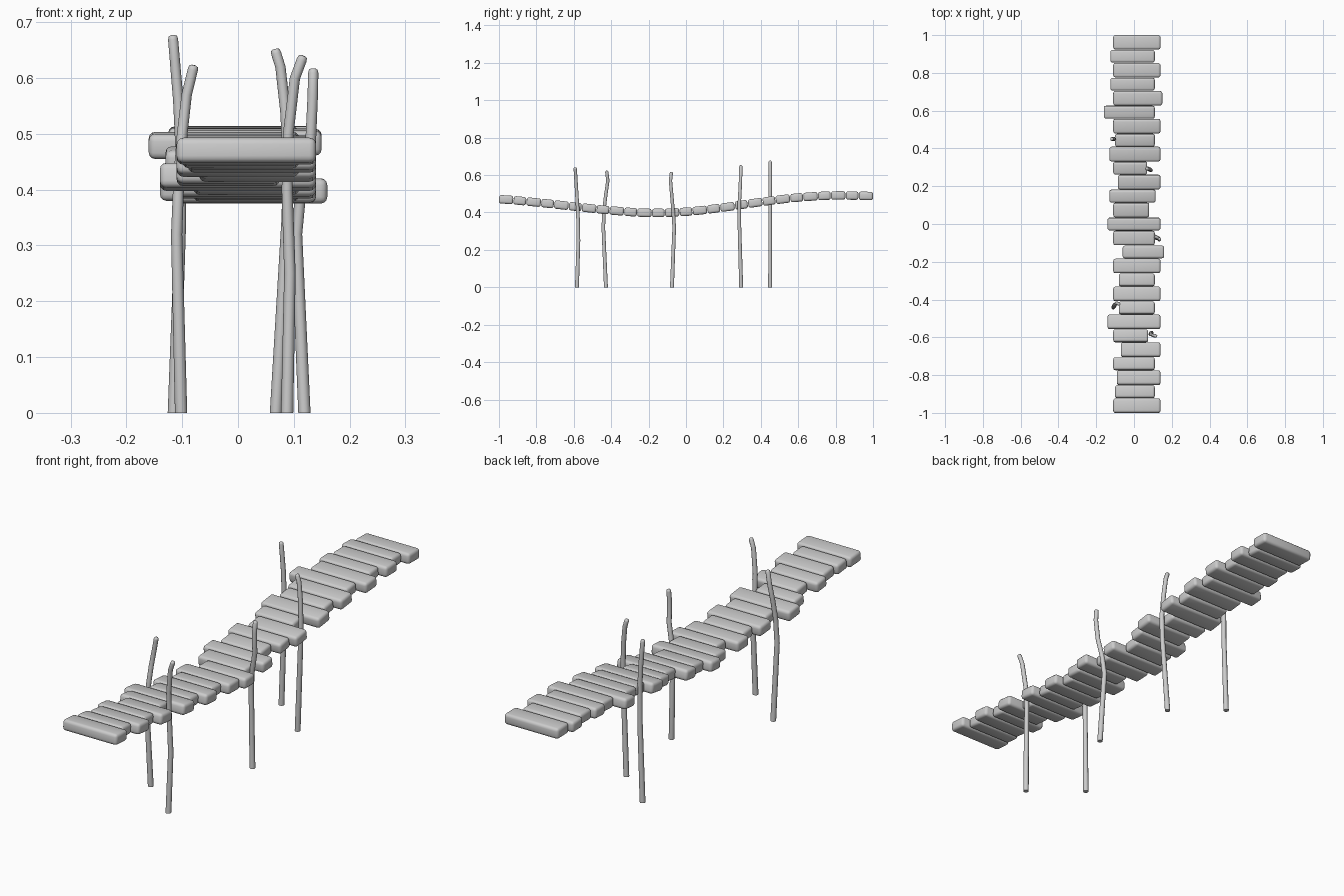
import bpy, bmesh, math
from mathutils import Vector

cube = bpy.data.objects.get("Cube")
if cube:
    bpy.data.objects.remove(cube)

# Single weathered grey material
grey = bpy.data.materials.new("weathered_grey")
grey.use_nodes = True
grey.diffuse_color = (0.6, 0.6, 0.6, 1)
grey.node_tree.nodes["Principled BSDF"].inputs["Base Color"].default_value = (0.6, 0.6, 0.6, 1)


def finish(name, bm, angle):
    mesh = bpy.data.meshes.new(name)
    bmesh.ops.recalc_face_normals(bm, faces=bm.faces)
    bm.to_mesh(mesh)
    bm.free()
    mesh.materials.append(grey)
    obj = bpy.data.objects.new(name, mesh)
    bpy.context.collection.objects.link(obj)
    bpy.ops.object.select_all(action='DESELECT')
    obj.select_set(True)
    bpy.context.view_layer.objects.active = obj
    bpy.ops.object.shade_smooth_by_angle(angle=math.radians(angle))
    return obj


# Sagging deck line: heights every 0.2 from front to back
HEIGHTS = [.471, .454, .432, .411, .398, .404, .427, .456, .48, .491, .488]


def deck_height(y):
    t = min(max((y + 1) / 0.2, 0), 9.999)
    i = int(t)
    h = lambda k: HEIGHTS[min(max(k, 0), 10)]
    a, b, c, d, u = h(i - 1), h(i), h(i + 1), h(i + 2), t - i
    return b + .5 * u * (c - a + u * (2*a - 5*b + 4*c - d + u * (3*(b - c) + d - a)))


# Planks: left and right ends, listed from back to front
ENDS = [(-.11, .14), (-.125, .11), (-.11, .14), (-.125, .11), (-.11, .15),
        (-.16, .11), (-.11, .14), (-.10, .11), (-.13, .14), (-.11, .07),
        (-.085, .14), (-.13, .115), (-.11, .08), (-.14, .14), (-.11, .11),
        (-.06, .16), (-.11, .14), (-.08, .11), (-.11, .14), (-.08, .11),
        (-.14, .14), (-.11, .075), (-.07, .14), (-.11, .11), (-.09, .14),
        (-.10, .11), (-.11, .14)]

for i, (x0, x1) in enumerate(ENDS):
    y = .962 - .074 * i
    depth = .067 if i % 2 else .076
    bm = bmesh.new()
    bmesh.ops.create_cube(bm, size=1)
    bmesh.ops.scale(bm, vec=(x1 - x0, depth, .045), verts=bm.verts)
    bmesh.ops.bevel(bm, geom=bm.edges[:], offset=.012, segments=3,
                    profile=.5, affect='EDGES')
    plank = finish(f"plank_{i + 1}", bm, 60)
    plank.location = ((x0 + x1) / 2, y, deck_height(y))
    slope = (deck_height(y + .03) - deck_height(y - .03)) / .06
    plank.rotation_euler.x = math.atan(slope)


# Crooked poles: rings swept along a path with a rounded tip
def pole(name, path, sides=10):
    pts = [Vector(p) for p in path]
    tip = pts[-1]
    lean = (tip - pts[-2]).normalized()
    pts[-1] = tip - lean * .008
    pts += [tip - lean * .002, tip]
    bm = bmesh.new()
    rings = []
    for k, p in enumerate(pts):
        ahead = pts[min(k + 1, len(pts) - 1)] - pts[max(k - 1, 0)]
        turn = Vector((0, 0, 1)).rotation_difference(ahead) if k else None
        radius = .011 - .003 * p.z
        radius *= {len(pts) - 1: .45, len(pts) - 2: .85}.get(k, 1)
        ring = []
        for s in range(sides):
            a = 2 * math.pi * s / sides
            v = Vector((math.cos(a), math.sin(a), 0)) * radius
            if turn:
                v.rotate(turn)
            ring.append(bm.verts.new(p + v))
        rings.append(ring)
    for low, high in zip(rings, rings[1:]):
        for s in range(sides):
            n = (s + 1) % sides
            bm.faces.new((low[s], low[n], high[n], high[s]))
    bm.faces.new(rings[0])
    bm.faces.new(rings[-1])
    finish(name, bm, 50)


pole("front_left_pole", [(.088, -.583, 0), (.093, -.575, .25), (.088, -.578, .4),
                         (.09, -.584, .5), (.102, -.59, .6), (.117, -.593, .64)])
pole("front_right_pole", [(-.102, -.428, 0), (-.11, -.442, .32), (-.106, -.438, .42),
                          (-.1, -.428, .5), (-.092, -.418, .57), (-.079, -.424, .623)])
pole("middle_left_pole", [(.119, -.075, 0), (.105, -.063, .32), (.113, -.068, .4),
                          (.13, -.075, .48), (.134, -.083, .57), (.135, -.078, .617)])
pole("back_left_pole", [(.068, .295, 0), (.088, .285, .35), (.09, .285, .45),
                        (.085, .29, .54), (.076, .293, .62), (.066, .293, .652)])
pole("back_right_pole", [(-.115, .45, 0), (-.103, .45, .34), (-.103, .45, .48),
                         (-.107, .451, .56), (-.113, .451, .63), (-.117, .45, .677)])
